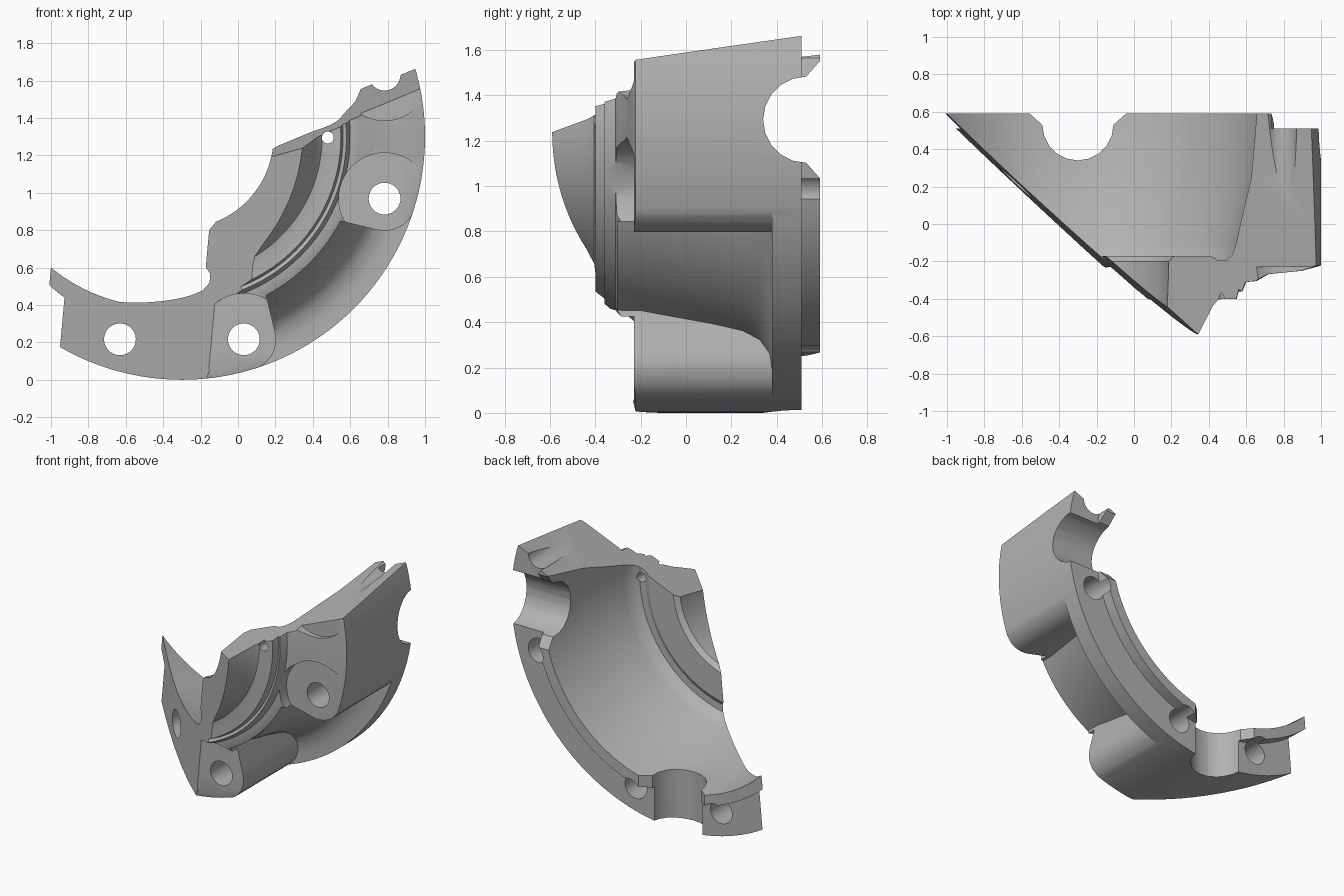
import bpy, bmesh, math
from mathutils import Vector, Matrix

if "Cube" in bpy.data.objects:
    bpy.data.objects.remove(bpy.data.objects["Cube"], do_unlink=True)

CX, CZ = -0.3, 1.3          # housing axis, running along y
BOLT_R = 1.133

metal = bpy.data.materials.new("cast grey metal")
metal.use_nodes = True
metal.diffuse_color = (0.45, 0.45, 0.45, 1)
metal.node_tree.nodes["Principled BSDF"].inputs["Base Color"].default_value = (0.45, 0.45, 0.45, 1)


def finish(name, bm):
    bmesh.ops.recalc_face_normals(bm, faces=bm.faces)
    mesh = bpy.data.meshes.new(name)
    bm.to_mesh(mesh)
    bm.free()
    obj = bpy.data.objects.new(name, mesh)
    bpy.context.collection.objects.link(obj)
    return obj


def polar(r, y, degrees):
    a = math.radians(degrees)
    return Vector((CX + r * math.cos(a), y, CZ + r * math.sin(a)))


def revolve(name, profile, start, end, steps):
    """Sweep a closed (radius, y) profile around the housing axis, capped."""
    bm = bmesh.new()
    rings = [[bm.verts.new(polar(r, y, start + (end - start) * i / steps))
              for r, y in profile] for i in range(steps + 1)]
    n = len(profile)
    for a, b in zip(rings, rings[1:]):
        for j in range(n):
            k = (j + 1) % n
            bm.faces.new((a[j], a[k], b[k], b[j]))
    bm.faces.new(rings[0])
    bm.faces.new(rings[-1])
    return finish(name, bm)


def prism(name, points, offset):
    """Closed solid from a flat outline moved along an offset."""
    bm = bmesh.new()
    near = [bm.verts.new(p) for p in points]
    far = [bm.verts.new(p + offset) for p in points]
    bm.faces.new(near)
    bm.faces.new(far)
    for i in range(len(near)):
        j = (i + 1) % len(near)
        bm.faces.new((near[i], near[j], far[j], far[i]))
    return finish(name, bm)


def rod(name, centre, radius, y0, y1, sides=32):
    pts = [Vector((centre.x + radius * math.cos(math.tau * (i + .3) / sides), y0,
                   centre.z + radius * math.sin(math.tau * (i + .3) / sides))) for i in range(sides)]
    return prism(name, pts, Vector((0, y1 - y0, 0)))


def cut(obj, cutter):
    mod = obj.modifiers.new("cut", 'BOOLEAN')
    mod.operation, mod.solver, mod.object = 'DIFFERENCE', 'EXACT', cutter
    bpy.context.view_layer.update()
    graph = bpy.context.evaluated_depsgraph_get()
    mesh = bpy.data.meshes.new_from_object(obj.evaluated_get(graph))
    obj.modifiers.clear()
    obj.data = mesh
    bpy.data.objects.remove(cutter, do_unlink=True)


def section(obj, point, normal):
    """Slice the solid by a plane, drop the outward side and cap the cut."""
    bm = bmesh.new()
    bm.from_mesh(obj.data)
    bmesh.ops.bisect_plane(bm, geom=bm.verts[:] + bm.edges[:] + bm.faces[:], dist=1e-6,
                           plane_co=point, plane_no=normal, clear_outer=True)
    rim = [e for e in bm.edges if e.is_boundary]
    bmesh.ops.triangle_fill(bm, edges=rim, use_beauty=True, normal=normal)
    bmesh.ops.recalc_face_normals(bm, faces=bm.faces)
    bm.to_mesh(obj.data)
    bm.free()


# Housing wall: bore, nose cone, stepped rings, outer rim, lip and hollow inside
wall = [(.49, -.2), (.49, -.8), (.53, -.8), (.646, -.59), (.72, -.44), (.75, -.405), (.78, -.4),
        (.85, -.4), (.862, -.35), (.88, -.36), (.9, -.31), (.955, -.305), (1.02, -.268), (1.2, -.25),
        (1.3, -.222), (1.3, .51), (1.065, .51), (1.065, .59), (.99, .59), (.945, .24), (.896, .07),
        (.85, -.11), (.83, -.165), (.795, -.195), (.75, -.195), (.71, -.17), (.52, -.17)]
housing = revolve("differential_housing", wall, -160, 40, 80)

# Two slanted section cuts that bound the piece
section(housing, Vector((0, -.378, 0)), Vector((-.918, -1, .083)).normalized())
section(housing, Vector((0, 0, 1.19)), Vector((-.413, -.159, 1)).normalized())

# Outer pocket between the two bolt bosses, with a rounded root at the flange
pocket = revolve("pocket", [(.957, -.6), (.962, -.2), (1.02, .12), (1.05, .25), (1.09, .325), (1.15, .368),
                            (1.22, .38), (1.45, .38), (1.45, -.6)], -73, -17, 28)
for angle in (-73, -17):
    c = polar(BOLT_R, -.8, angle)
    u = (c - polar(0, -.8, 0)).normalized()
    t = Vector((-u.z, 0, u.x))
    arc = [math.pi * i / 16 for i in range(17)]
    shape = [c + t * .172 * math.cos(a) + u * .172 * math.sin(a) for a in arc]
    shape += [c - u * .17 - t * .182, c - u * .28 - t * .2, c - u * .28 + t * .2, c - u * .17 + t * .182]
    cut(pocket, prism("boss", shape, Vector((0, 2, 0))))
cut(housing, pocket)

# Bolt holes, three of them with flat seats at the front
for angle in (-107, -73, -17, 17):
    c = polar(BOLT_R, 0, angle)
    if angle > -90:
        cut(housing, rod("bolt_seat", c, .245, -1, -.23, 48))
    cut(housing, rod("bolt_hole", c, .085, -1, 1))

# Small drilled oil hole
cut(housing, rod("oil_hole", Vector((.48, 0, 1.295)), .032, -1, 1, 20))

# Half-round shaft notches at the side and bottom, flared through the lip
notch = [(.19 * math.cos(a), .53 + .19 * math.sin(a))
         for a in [math.pi + math.pi * i / 10 for i in range(11)]] + [(.28, .61), (.28, .8), (-.28, .8), (-.28, .61)]
cut(housing, prism("side_notch", [Vector((CX + .5, y, CZ - .007 + w)) for w, y in notch], Vector((1.5, 0, 0))))
cut(housing, prism("bottom_notch", [Vector((CX + w, y, CZ - .5)) for w, y in notch], Vector((0, 0, -1.5))))

housing.data.materials.clear()
housing.data.materials.append(metal)
for p in housing.data.polygons:
    p.material_index = 0
bpy.ops.object.select_all(action='DESELECT')
bpy.context.view_layer.objects.active = housing
housing.select_set(True)
bpy.ops.object.shade_smooth_by_angle(angle=math.radians(30))
